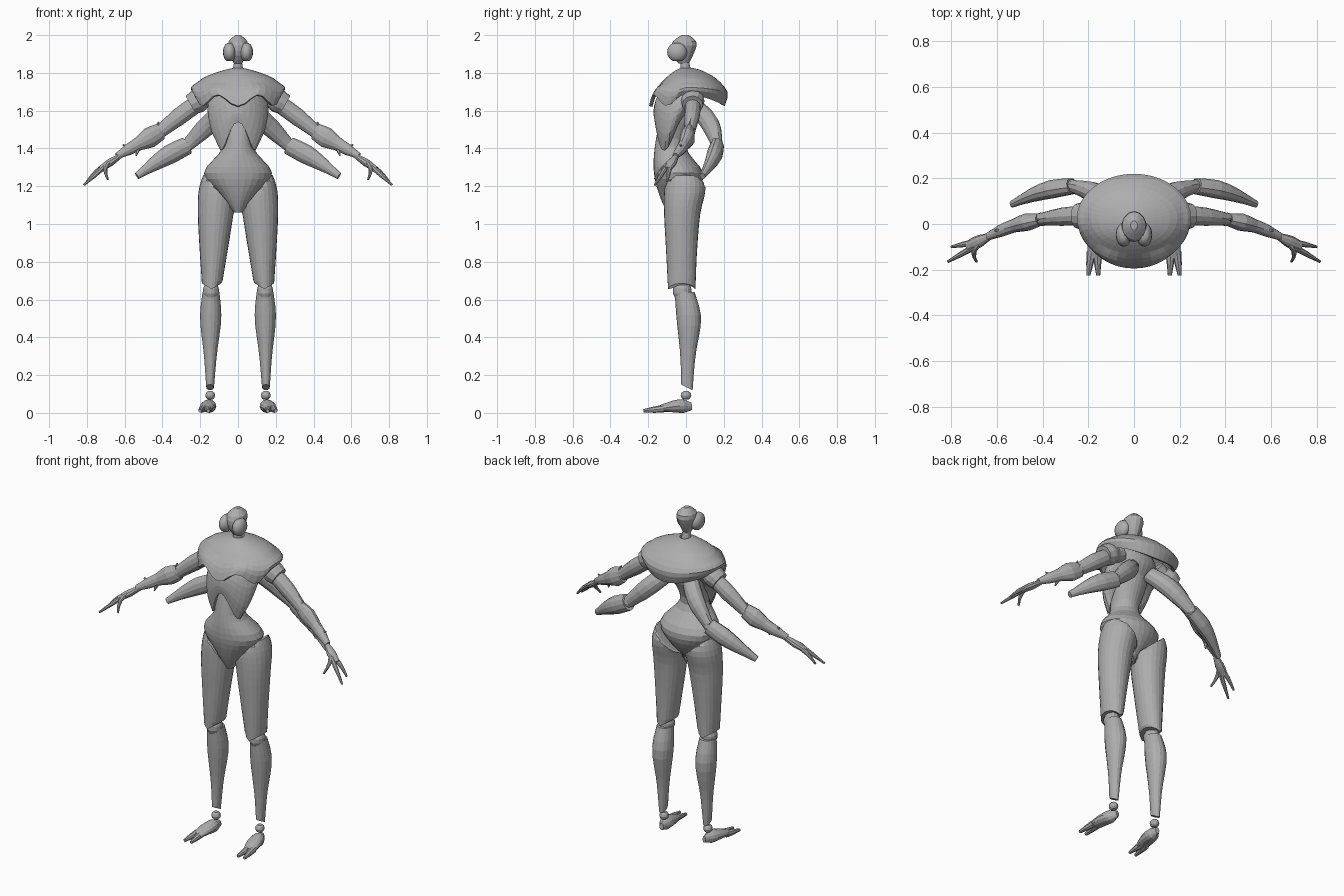
import bpy, bmesh, math
from mathutils import Vector

cube = bpy.data.objects.get("Cube")
if cube:
    bpy.data.objects.remove(cube)

colour = (.42, .42, .42, 1)
grey = bpy.data.materials.new("plain grey")
grey.use_nodes = True
grey.diffuse_color = colour
grey.node_tree.nodes["Principled BSDF"].inputs["Base Color"].default_value = colour


def blend(keys, t):
    """Smooth curve through evenly spaced keys, t from start to end."""
    last = len(keys) - 1
    place = t * last
    i = min(int(place), last - 1)
    f = place - i
    before, a, b, after = (keys[max(0, min(last, i + k))] for k in (-1, 0, 1, 2))
    return (a + (b - before) * (f / 2)
            + (before * 2 - a * 5 + b * 4 - after) * (f ** 2 / 2)
            + (a * 3 - before - b * 3 + after) * (f ** 3 / 2))


def skin(name, rings, mirror=False, shell=0):
    """Join rings of points into a closed body, or into an open shell."""
    bm = bmesh.new()
    loops = [[bm.verts.new(point) for point in ring] for ring in rings]
    for low, high in zip(loops, loops[1:]):
        for j in range(len(low)):
            bm.faces.new((low[j - 1], low[j], high[j], high[j - 1]))
    if not shell:
        bm.faces.new(loops[0][::-1])
        bm.faces.new(loops[-1])
        bmesh.ops.recalc_face_normals(bm, faces=bm.faces)
    mesh = bpy.data.meshes.new(name)
    bm.to_mesh(mesh)
    bm.free()
    mesh.materials.append(grey)
    obj = bpy.data.objects.new(name, mesh)
    bpy.context.collection.objects.link(obj)
    if shell:
        obj.modifiers.new("Thickness", 'SOLIDIFY').thickness = shell
    if mirror:
        obj.modifiers.new("Mirror", 'MIRROR')
    return obj


def angles(sides):
    return [math.tau * j / sides for j in range(sides)]


def loft(name, sections, sides=24, steps=10, centre=(0, 0), warp=None, **options):
    """Level ovals through sections of (z, half width, front y, back y)."""
    keys = [Vector(section) for section in sections]
    rings = []
    for i in range(steps + 1):
        t = i / steps
        z, half, front, back = blend(keys, t)
        x = centre[0] + (centre[1] - centre[0]) * t
        ring = []
        for a in angles(sides):
            point = Vector((x + half * math.sin(a),
                            (front + back - (back - front) * math.cos(a)) / 2, z))
            if warp:
                point.z = warp(point, min(a, math.tau - a))
            ring.append(point)
        rings.append(ring)
    return skin(name, rings, **options)


def limb(name, start, end, radii, wide=(1, 1), bend=(0, 0, 0), sides=12, steps=6):
    """Mirrored tube between two joints; wide scales its level breadth."""
    start, end, bend = Vector(start), Vector(end), Vector(bend)
    along = (end - start).normalized()
    side = along.cross(Vector((0, 0, 1))).normalized()
    up = side.cross(along)
    rings = []
    for i in range(steps + 1):
        t = i / steps
        middle = start.lerp(end, t) + bend * math.sin(math.pi * t)
        radius = blend(radii, t)
        breadth = radius * (wide[0] + (wide[1] - wide[0]) * t)
        rings.append([middle + side * breadth * math.cos(a) + up * radius * math.sin(a)
                      for a in angles(sides)])
    return skin(name, rings, mirror=True)


def ball(name, centre, radii, sides=16):
    """Mirrored ellipsoid."""
    rings = []
    for i in range(1, sides // 2):
        tilt = math.tau * i / sides
        directions = [(math.sin(tilt) * math.sin(a), -math.sin(tilt) * math.cos(a),
                       -math.cos(tilt)) for a in angles(sides)]
        rings.append([Vector([c + r * d for c, r, d in zip(centre, radii, direction)])
                      for direction in directions])
    return skin(name, rings, mirror=True)


def hem(top, bottom, edge):
    """Warp that stretches a shell below top so its rim follows edge(angle)."""
    def warp(point, a):
        if point.z >= top:
            return point.z
        return top - (top - point.z) * (top - edge(a)) / (top - bottom)
    return warp


# Head, eyes and neck
loft("head", [(1.85, .022, -.04, .015), (1.9, .045, -.075, .04),
              (1.96, .054, -.074, .057), (2, .015, -.025, .015)], sides=14, steps=7)
eyes = ball("eyes", (.045, -.047, 1.91), (.035, .053, .052))
for face in eyes.data.polygons:
    face.use_smooth = True
loft("neck", [(1.79, .03, -.03, .03), (1.87, .02, -.03, .015)], sides=12, steps=3)

# Torso and pelvis
loft("torso", [(1.06, .02, -.1, -.04), (1.15, .095, -.14, .05), (1.27, .18, -.17, .09),
               (1.41, .08, -.165, 0), (1.58, .1, -.13, .05), (1.74, .06, -.08, .06)],
     sides=28, steps=20)

# Chest shell with an arched lower edge
loft("chest_shell", [(1.41, .1, -.165, .01), (1.5, .145, -.172, .05),
                     (1.62, .16, -.155, .09), (1.74, .11, -.09, .08)], sides=32, shell=.015,
     warp=hem(1.74, 1.41, lambda a: 1.49 + .05 * (math.cos(2 * a) + math.cos(3 * a) - math.cos(a))))


# Shoulder mantle with a scalloped rim, plain across the back
def scallop(a):
    wave = math.cos(math.tau * a) if a < 1.5 else -math.cos(1.9 * (a - 1.5))
    return 1.655 - .03 * wave


loft("mantle", [(1.63, .228, -.195, .205), (1.7, .25, -.17, .22), (1.77, .19, -.11, .16),
                (1.81, .09, -.06, .09), (1.825, .03, -.03, .04)],
     sides=40, steps=12, shell=.018, warp=hem(1.75, 1.63, scallop))

# Upper pair of arms
shoulder, elbow, wrist = (.13, .03, 1.69), (.41, .02, 1.49), (.64, -.055, 1.36)
limb("shoulder_cuffs", (.17, .035, 1.675), (.25, .035, 1.63), (.05, .063, .055))
limb("upper_arms", shoulder, elbow, (.05, .046, .046, .035), wide=(1, .8), bend=(0, .01, .01))
ball("elbows", elbow, (.03, .03, .03), sides=12)
limb("forearms", elbow, wrist, (.045, .055, .037, .03, .017), wide=(.6, 1), bend=(0, .01, 0), steps=8)
spurs = {"elbow_spurs": ((.44, .01, 1.49), (.42, .02, 1.54)),
         "upper_spurs": ((.57, -.02, 1.4), (.61, -.03, 1.42)),
         "lower_spurs": ((.53, -.02, 1.4), (.54, -.03, 1.36))}
for name, (root, tip) in spurs.items():
    limb(name, root, tip, (.014, .004), sides=6, steps=1)

# Hands with two long fingers and a thumb
limb("hands", (.625, -.05, 1.36), (.73, -.1, 1.29), (.014, .02, .014), wide=(1, 1.7), sides=10)
digits = {"front_fingers": ((.7, -.1, 1.31), (.815, -.165, 1.207), (0, 0, 0)),
          "back_fingers": ((.7, -.08, 1.31), (.8, -.1, 1.225), (0, 0, .01)),
          "thumbs": ((.675, -.08, 1.33), (.69, -.165, 1.237), (.02, 0, .01))}
for name, (root, tip, bend) in digits.items():
    limb(name, root, tip, (.014, .012, .006), bend=bend, sides=8, steps=4)

# Lower pair of arms
rear_elbow = (.27, .166, 1.415)
limb("lower_upper_arms", (.06, .05, 1.62), rear_elbow, (.045, .052, .05, .035),
     wide=(1, .8), bend=(-.01, .02, .01))
ball("lower_elbows", rear_elbow, (.03, .03, .03), sides=12)
limb("lower_forearms", rear_elbow, (.535, .087, 1.254), (.048, .052, .037, .018),
     wide=(.75, .85), bend=(0, .015, .01))


# Thighs, trimmed along the pelvis line and arched over the knee
def thigh_trim(point, a):
    slope = 1.2 if point.y < 0 else .85
    z = min(point.z, 1.265 - slope * (.18 - point.x))
    return z + .03 * abs(math.sin(a)) if z < .67 else z


loft("thighs", [(.655, .05, -.095, .05), (.85, .073, -.105, .058), (1.05, .094, -.116, .075),
                (1.18, .1, -.116, .103), (1.275, .08, -.1, .085)],
     steps=14, centre=(.14, .097), warp=thigh_trim, mirror=True)

# Knees, shins and ankles
ball("knees", (.143, -.02, .645), (.044, .05, .055), sides=14)
loft("shins", [(.12, .02, -.025, .035), (.3, .034, -.03, .05),
               (.5, .057, -.05, .08), (.64, .045, -.06, .045)], sides=18, centre=(.148, .143),
     warp=lambda point, a: max(point.z, .135 + .015 * math.cos(a)), mirror=True)
ball("ankles", (.147, 0, .093), (.026, .028, .025), sides=12)

# Feet with two split toes
limb("feet", (.143, .03, .035), (.173, -.15, .02), (.02, .036, .032, .024, .016),
     wide=(.6, 2), bend=(0, 0, .007), steps=8)
for name, x in (("outer_toes", .2), ("inner_toes", .157)):
    limb(name, (.6 * x + .067, -.12, .022), (x, -.225, .011), (.02, .016, .009), sides=8, steps=4)
